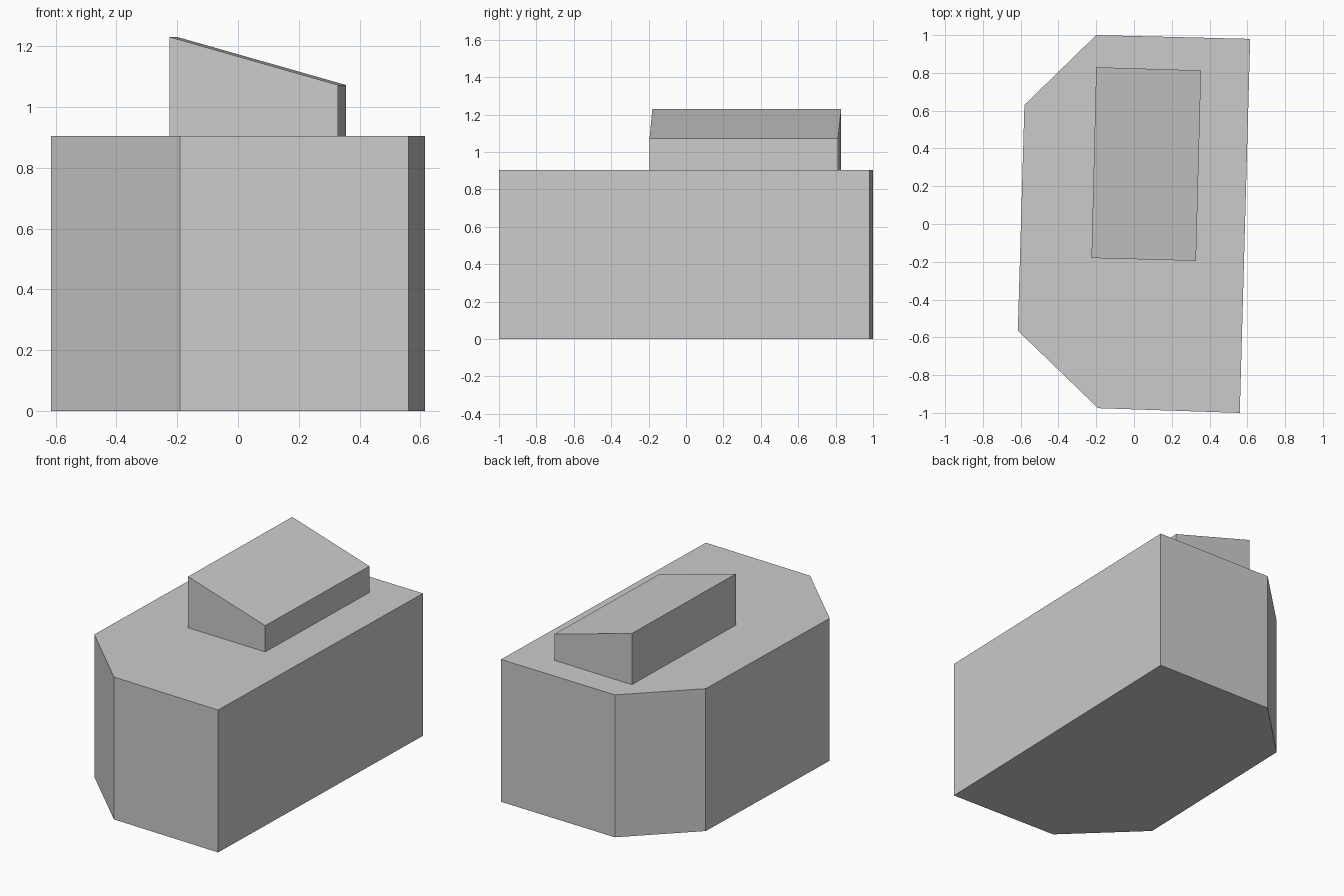
import bpy
import bmesh

old = bpy.data.objects.get("Cube")
if old:
    bpy.data.objects.remove(old, do_unlink=True)

BASE_TOP = 0.905

# Single plain grey for the whole building
grey = bpy.data.materials.new("light_grey")
grey.use_nodes = True
colour = (0.6, 0.6, 0.6, 1.0)
grey.diffuse_color = colour
grey.node_tree.nodes["Principled BSDF"].inputs["Base Color"].default_value = colour


def prism(name, outline, bottom, tops):
    """Closed prism over an outline, with one top height per corner."""
    bm = bmesh.new()
    low = [bm.verts.new((x, y, bottom)) for x, y in outline]
    high = [bm.verts.new((x, y, z)) for (x, y), z in zip(outline, tops)]
    bm.faces.new(low)
    bm.faces.new(high)
    for i in range(len(outline)):
        j = (i + 1) % len(outline)
        bm.faces.new((low[i], low[j], high[j], high[i]))
    bmesh.ops.recalc_face_normals(bm, faces=bm.faces)
    mesh = bpy.data.meshes.new(name)
    bm.to_mesh(mesh)
    bm.free()
    mesh.materials.append(grey)
    obj = bpy.data.objects.new(name, mesh)
    bpy.context.collection.objects.link(obj)
    return obj


# Main block with two cut corners on its right side
main_outline = [(-0.2, 1.0), (-0.58, 0.63), (-0.615, -0.565),
                (-0.19, -0.975), (0.56, -1.0), (0.615, 0.98)]
prism("main_block", main_outline, 0, [BASE_TOP] * len(main_outline))

# Rooftop room with a single slope falling to the left
room_outline = [(-0.2, 0.83), (-0.225, -0.18), (0.328, -0.195), (0.355, 0.813)]
prism("rooftop_room", room_outline, BASE_TOP, [1.23, 1.23, 1.072, 1.072])
